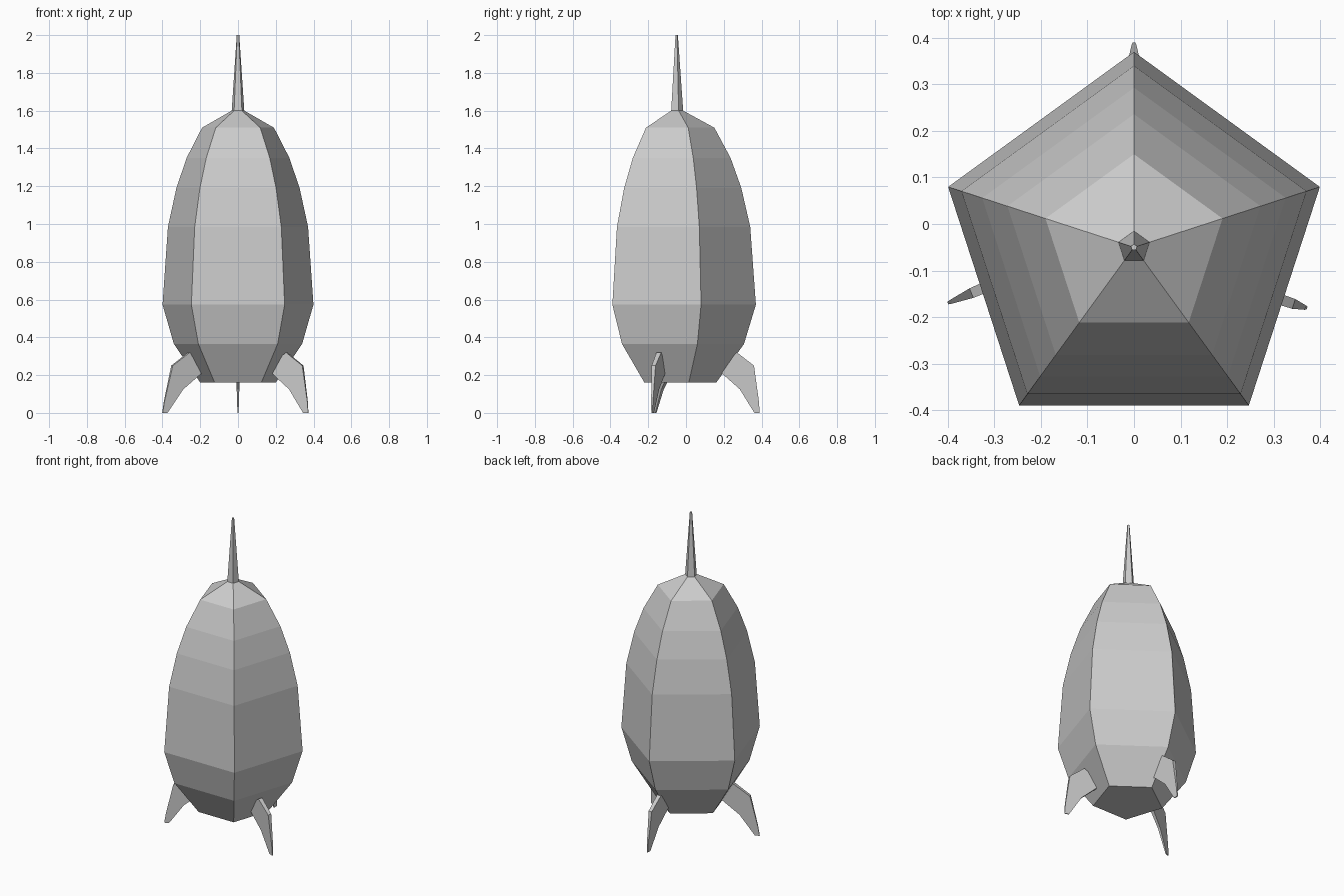
import bpy, bmesh
from math import pi, sin, cos, radians
from mathutils import Vector

if "Cube" in bpy.data.objects:
    bpy.data.objects.remove(bpy.data.objects["Cube"])

SIDES = 5
CENTRE_Y = -0.05


def finish(bm, name):
    bmesh.ops.recalc_face_normals(bm, faces=bm.faces)
    mesh = bpy.data.meshes.new(name)
    bm.to_mesh(mesh)
    bm.free()
    obj = bpy.data.objects.new(name, mesh)
    bpy.context.collection.objects.link(obj)
    return obj


def lathe(name, profile, cap_bottom=False, cap_top=False):
    """Five-sided stack of rings from (radius, z) pairs."""
    bm = bmesh.new()
    rings = []
    for r, z in profile:
        angles = [pi / 2 + 2 * pi * i / SIDES for i in range(SIDES)]
        rings.append([bm.verts.new((r * cos(a), CENTRE_Y + r * sin(a), z)) for a in angles])
    for low, high in zip(rings, rings[1:]):
        for i in range(SIDES):
            j = (i + 1) % SIDES
            bm.faces.new((low[i], low[j], high[j], high[i]))
    if cap_bottom:
        bm.faces.new(rings[0])
    if cap_top:
        bm.faces.new(rings[-1])
    return finish(bm, name)


def fin(name, tip, angle, lean):
    """Bent leg plate, thinner at the foot; profile runs inward from the tip."""
    profile = [(0, 0), (0.004, 0.06), (0.03, 0.25), (0.12, 0.32),
               (0.22, 0.24), (0.24, 0.225), (0.195, 0.205), (0.105, 0.125), (0.028, 0)]
    outward = Vector((cos(radians(angle)), sin(radians(angle)), 0))
    side = Vector((-outward.y, outward.x, 0))
    bm = bmesh.new()
    loops = []
    for s in (-1, 1):
        loop = []
        for u, z in profile:
            half = 0.003 + 0.032 * z
            p = Vector((*tip, z)) - outward * (u + lean * z) + side * s * half
            loop.append(bm.verts.new(p))
        bm.faces.new(loop)
        loops.append(loop)
    a, b = loops
    for i in range(len(a)):
        j = (i + 1) % len(a)
        bm.faces.new((a[i], a[j], b[j], b[i]))
    return finish(bm, name)


# Hull and needle
lathe("hull", [(0.21, 0.16), (0.357, 0.365), (0.42, 0.573), (0.39, 0.985),
               (0.343, 1.19), (0.286, 1.35), (0.2, 1.51), (0.035, 1.6)], cap_bottom=True)
lathe("nose_needle", [(0.035, 1.6), (0.007, 2.0)], cap_top=True)

# Three landing legs
fin("back_leg", (0, 0.39), 90, 0)
fin("left_leg", (-0.4, -0.17), 203, 0.1)
fin("right_leg", (0.372, -0.181), -18, 0)
